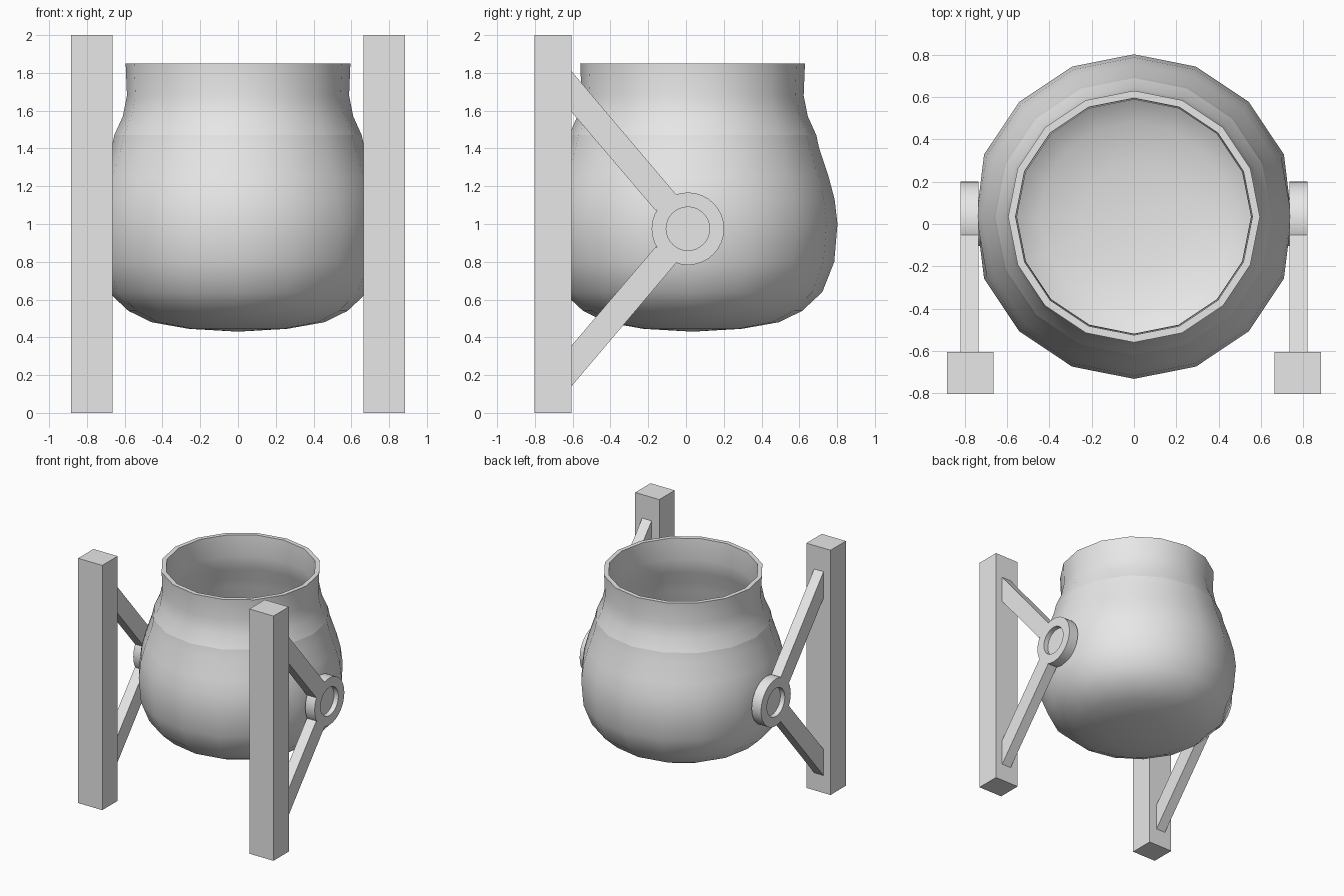
import bpy, bmesh, math
from mathutils import Vector, Matrix

if "Cube" in bpy.data.objects:
    bpy.data.objects.remove(bpy.data.objects["Cube"], do_unlink=True)

grey = bpy.data.materials.new("light_grey")
grey.use_nodes = True
colour = (0.8, 0.8, 0.8, 1)
grey.diffuse_color = colour
grey.node_tree.nodes["Principled BSDF"].inputs["Base Color"].default_value = colour


def finish(bm, name, smooth=False):
    bmesh.ops.remove_doubles(bm, verts=bm.verts, dist=0.0005)
    bmesh.ops.recalc_face_normals(bm, faces=bm.faces)
    mesh = bpy.data.meshes.new(name)
    bm.to_mesh(mesh)
    bm.free()
    mesh.materials.append(grey)
    obj = bpy.data.objects.new(name, mesh)
    bpy.context.collection.objects.link(obj)
    if smooth:
        bpy.ops.object.select_all(action='DESELECT')
        obj.select_set(True)
        bpy.context.view_layer.objects.active = obj
        bpy.ops.object.shade_smooth_by_angle(angle=math.radians(35))
    return obj


def lathe(points, centre, axis, steps):
    """Spin a chain of 3D points round an axis."""
    bm = bmesh.new()
    verts = [bm.verts.new(p) for p in points]
    edges = [bm.edges.new(pair) for pair in zip(verts, verts[1:])]
    bmesh.ops.spin(bm, geom=verts + edges, cent=centre, axis=axis,
                   angle=math.tau, steps=steps, use_merge=False)
    return bm


def box(name, low, high):
    bm = bmesh.new()
    bmesh.ops.create_cube(bm, size=1)
    low, high = Vector(low), Vector(high)
    bmesh.ops.scale(bm, vec=high - low, verts=bm.verts)
    bmesh.ops.translate(bm, vec=(low + high) / 2, verts=bm.verts)
    return finish(bm, name)


def plate(name, outline, x0, x1):
    """Extrude a (y, z) outline along x."""
    bm = bmesh.new()
    face = bm.faces.new([bm.verts.new((x0, y, z)) for y, z in outline])
    new = bmesh.ops.extrude_face_region(bm, geom=[face])["geom"]
    bmesh.ops.translate(bm, vec=(x1 - x0, 0, 0),
                        verts=[v for v in new if isinstance(v, bmesh.types.BMVert)])
    return finish(bm, name)


# Pot: outer profile, then the inner wall offset by the thickness
POT_Y, WALL, SHOULDER = 0.035, 0.035, 1.47
outer = [(0, 0.43), (0.26, 0.445), (0.457, 0.48), (0.58, 0.54), (0.687, 0.64),
         (0.75, 0.8), (0.767, 1.0), (0.752, 1.13), (0.72, 1.25), (0.67, 1.4),
         (0.655, SHOULDER), (0.61, 1.57), (0.588, 1.68), (0.595, 1.85)]
inner = []
for i, (r, z) in enumerate(outer):
    a = Vector(outer[max(i - 1, 0)])
    b = Vector(outer[min(i + 1, len(outer) - 1)])
    t = (b - a).normalized()
    inner.append((r - t.y * WALL, z + t.x * WALL))
inner[0] = (0, outer[0][1] + WALL)
inner[-1] = (outer[-1][0] - WALL, outer[-1][1])
chain = [(r, POT_Y, z) for r, z in outer + inner[::-1]]
bm = lathe(chain, (0, POT_Y, 0), (0, 0, 1), 16)
# Flatten the sides slightly where the pivots sit
for v in bm.verts:
    v.co.x = max(-0.745, min(0.745, v.co.x))
pot = finish(bm, "pot", smooth=True)
# Crease round the shoulder
for e in pot.data.edges:
    if all(abs(pot.data.vertices[i].co.z - SHOULDER) < 0.001 for i in e.vertices):
        e.use_edge_sharp = True

# Side supports: post, two braces, pivot ring and pivot pin
HUB_Y, HUB_Z = 0.01, 0.975
X_IN, X_OUT = 0.735, 0.82
brace = [(-0.607, 0.835), (-0.607, 0.62), (-0.16, 0.095), (-0.053, 0.182)]
for side, s in (("left", 1), ("right", -1)):
    box(side + "_post", (min(s * 0.665, s * 0.883), -0.803, 0),
        (max(s * 0.665, s * 0.883), -0.605, 2))
    for level, k in (("upper", 1), ("lower", -1)):
        plate(f"{side}_{level}_brace", [(y, HUB_Z + k * dz) for y, dz in brace],
              s * X_IN, s * X_OUT)
    ring = [(X_IN, 0.115), (X_OUT, 0.115), (X_OUT, 0.192), (X_IN, 0.192), (X_IN, 0.115)]
    bm = lathe([(s * x, HUB_Y, HUB_Z + r) for x, r in ring],
               (0, HUB_Y, HUB_Z), (1, 0, 0), 32)
    finish(bm, side + "_pivot_ring", smooth=True)
    bm = bmesh.new()
    bmesh.ops.create_cone(bm, cap_ends=True, segments=32, radius1=0.115, radius2=0.115,
                          depth=0.08, matrix=Matrix.Translation((s * 0.74, HUB_Y, HUB_Z))
                          @ Matrix.Rotation(math.pi / 2, 4, 'Y'))
    finish(bm, side + "_pivot_pin", smooth=True)
